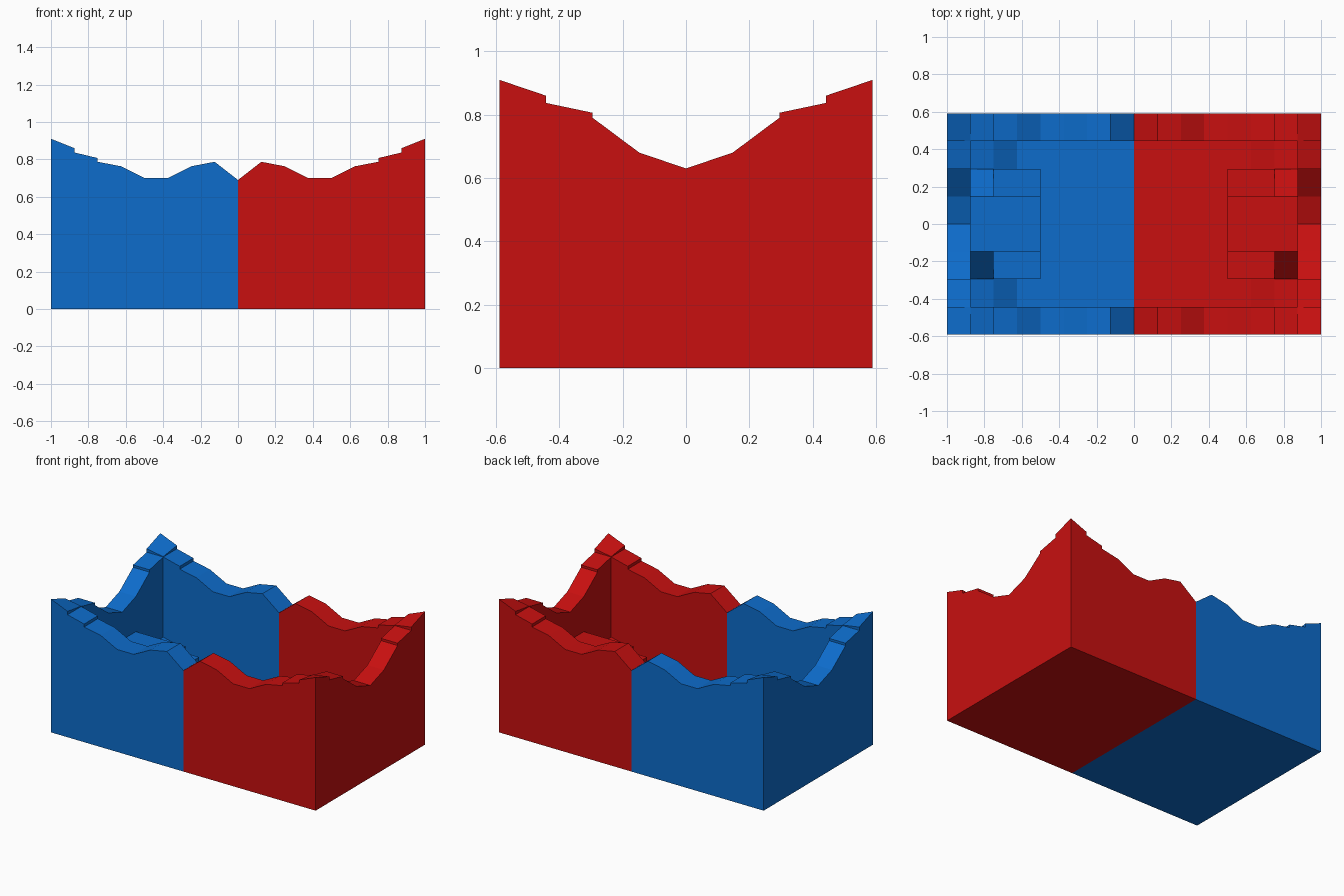
import bpy, bmesh

if "Cube" in bpy.data.objects:
    bpy.data.objects.remove(bpy.data.objects["Cube"])

CX, CY = 0.125, 0.1475          # tile size of the arena grid
HX, HY = 1.0, 0.59              # half length and half width
IX, IY = HX - CX, HY - CY       # inside faces of the walls


def material(name, rgb):
    m = bpy.data.materials.new(name)
    m.diffuse_color = (*rgb, 1)
    m.use_nodes = True
    m.node_tree.nodes["Principled BSDF"].inputs["Base Color"].default_value = m.diffuse_color
    return m


def finish(bm, name, mat, mirror=False):
    bmesh.ops.recalc_face_normals(bm, faces=bm.faces)
    me = bpy.data.meshes.new(name)
    bm.to_mesh(me)
    bm.free()
    me.materials.append(mat)
    ob = bpy.data.objects.new(name, me)
    bpy.context.collection.objects.link(ob)
    if mirror:
        mod = ob.modifiers.new("front_and_back", 'MIRROR')
        mod.use_axis = (False, True, False)
        mod.use_mirror_merge = False
    return ob


def prism(name, mat, profile, axis, lo, hi, mirror=False):
    """Profile of (along, z) points extruded from lo to hi across 'axis'."""
    bm = bmesh.new()
    place = (lambda a, z, d: (d, a, z)) if axis == 'x' else (lambda a, z, d: (a, d, z))
    face = bm.faces.new([bm.verts.new(place(a, z, lo)) for a, z in profile])
    ext = bmesh.ops.extrude_face_region(bm, geom=[face])['geom']
    shift = (hi - lo, 0, 0) if axis == 'x' else (0, hi - lo, 0)
    bmesh.ops.translate(bm, vec=shift, verts=[v for v in ext if isinstance(v, bmesh.types.BMVert)])
    return finish(bm, name, mat, mirror)


def column(name, mat, xs, ys, heights, base=0.0, mirror=True):
    """Box whose four top corners have their own heights."""
    bm = bmesh.new()
    ring = [(xs[0], ys[0]), (xs[1], ys[0]), (xs[1], ys[1]), (xs[0], ys[1])]
    low = [bm.verts.new((x, y, base)) for x, y in ring]
    top = [bm.verts.new((x, y, h)) for (x, y), h in zip(ring, heights)]
    bm.faces.new(low)
    bm.faces.new(top)
    for i in range(4):
        j = (i + 1) % 4
        bm.faces.new((low[i], low[j], top[j], top[i]))
    return finish(bm, name, mat, mirror)


# Ragged wall tops, measured in tiles from the middle
long_top = [(0, .69), (1, .787), (2, .763), (3, .70), (4, .70), (5, .763),
            (6, .787), (6, .807), (7, .837)]
end_top = [(1, .68), (2, .79), (2, .806), (3, .837)]
FLOOR, LANDING, TERRACE, PLATFORM = 0.19, 0.29, 0.31, 0.44

for team, s, rgb in (("red", 1, (.58, .005, .005)), ("blue", -1, (.004, .15, .60))):
    mat = material(team, rgb)

    # Front and back walls
    pts = [(s * i * CX, z) for i, z in long_top]
    prism(team + "_long_wall", mat, [(0, 0)] + pts + [(s * IX, 0)], 'y', IY, HY, True)

    # End wall
    half = [(i * CY, z) for i, z in end_top]
    pts = [(-y, z) for y, z in reversed(half)] + [(0, .63)] + half
    prism(team + "_end_wall", mat, [(-IY, 0)] + pts + [(IY, 0)], 'x', s * IX, s * HX)

    # Corner posts
    column(team + "_corner_post", mat, (s * IX, s * HX), (IY, HY), (.84, .86, .91, .86))

    # Floor
    column(team + "_floor", mat, (0, s * IX), (-IY, IY), [FLOOR] * 4, mirror=False)

    # Ramps along the long walls, up to the landing
    ramp = [(5, FLOOR), (6, LANDING - .03), (7, LANDING), (7, FLOOR)]
    prism(team + "_long_ramp", mat, [(s * i * CX, z) for i, z in ramp], 'y', 2 * CY, IY, True)

    # Side ramps from the landing to the platform
    column(team + "_end_ramp", mat, (s * 6 * CX, s * IX), (CY, 2 * CY),
           (PLATFORM, PLATFORM, LANDING, LANDING), FLOOR)

    # Base platform and its lower terraces
    column(team + "_platform", mat, (s * 4 * CX, s * IX), (-CY, CY),
           [PLATFORM] * 4, FLOOR, False)
    column(team + "_terrace", mat, (s * 4 * CX, s * 6 * CX), (CY, 2 * CY),
           [TERRACE] * 4, FLOOR)
